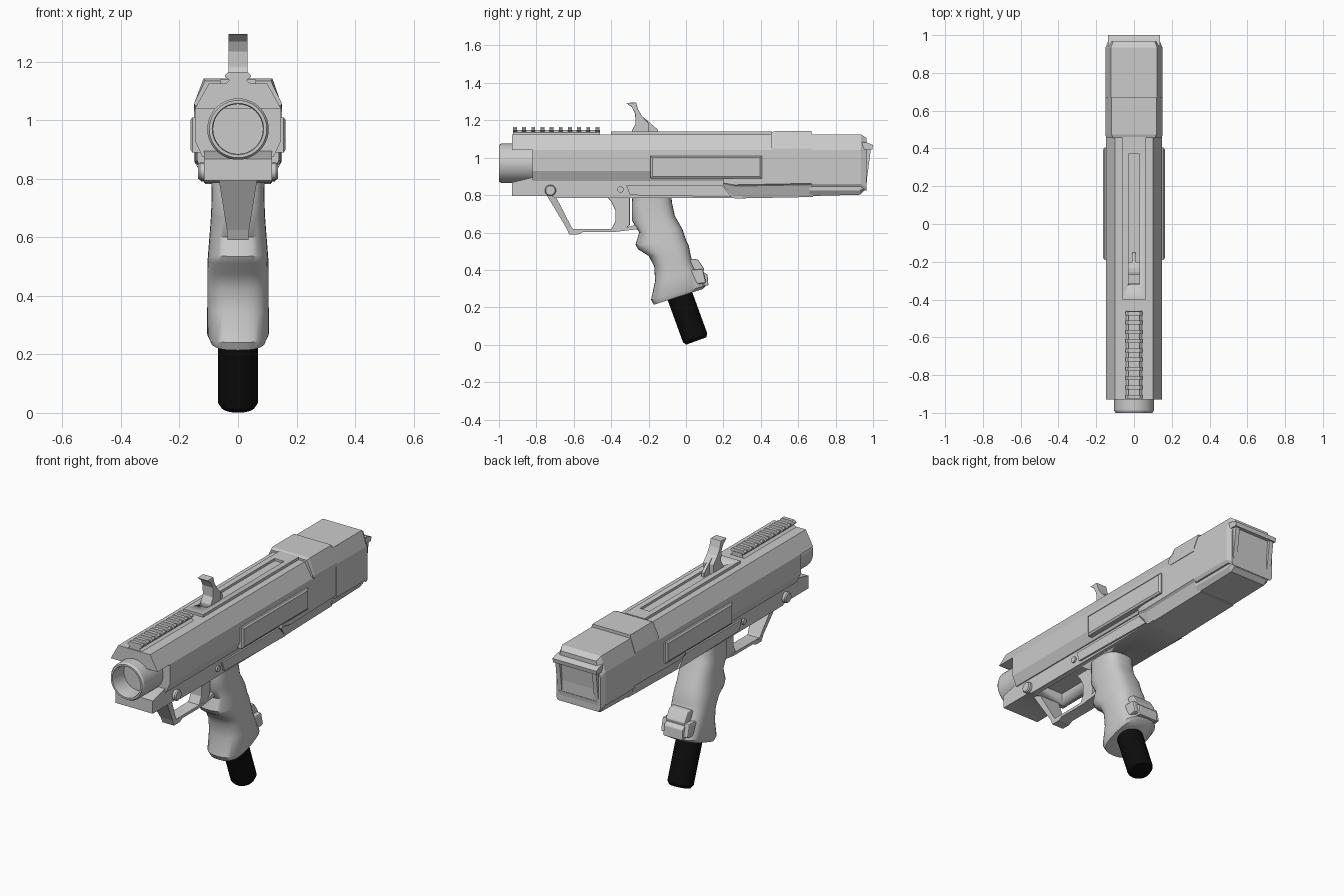
import bpy, bmesh
from math import cos, sin, pi, radians
from mathutils import Vector, Matrix


def finish(name, bm, bevel=0.0, smooth=30):
    bmesh.ops.recalc_face_normals(bm, faces=bm.faces)
    me = bpy.data.meshes.new(name)
    bm.to_mesh(me)
    bm.free()
    ob = bpy.data.objects.new(name, me)
    bpy.context.collection.objects.link(ob)
    if bevel:
        m = ob.modifiers.new("bevel", 'BEVEL')
        m.width, m.segments, m.limit_method = bevel, 2, 'ANGLE'
    elif smooth:
        bpy.ops.object.select_all(action='DESELECT')
        ob.select_set(True)
        bpy.context.view_layer.objects.active = ob
        bpy.ops.object.shade_smooth_by_angle(angle=radians(smooth))
    return ob


def loft(name, rings, bevel=0.0, smooth=30, closed=False):
    """Skin a list of equal-length rings of 3D points."""
    bm = bmesh.new()
    vs = [[bm.verts.new(p) for p in r] for r in rings]
    n = len(vs[0])
    pairs = list(zip(vs, vs[1:])) + ([(vs[-1], vs[0])] if closed else [])
    for a, b in pairs:
        for i in range(n):
            j = (i + 1) % n
            bm.faces.new((a[i], a[j], b[j], b[i]))
    if not closed:
        bm.faces.new(vs[0])
        bm.faces.new(vs[-1])
    return finish(name, bm, bevel, smooth)


def side(name, pts, half, bevel=0.0, x=0.0):
    """Extrude a (y, z) side profile across x."""
    return loft(name, [[(x + s * half, y, z) for y, z in pts] for s in (-1, 1)], bevel)


def box(name, x, y, z, bevel=0.0):
    return loft(name, [[(a, y[0], z[0]), (a, y[1], z[0]), (a, y[1], z[1]), (a, y[0], z[1])] for a in x], bevel)


def sym(half, y, dx=0.0, dz=0.0):
    """Mirror a half (x, z) section into a full ring at y."""
    pts = [(x - dx, z - dz) for x, z in half]
    return [(x, y, z) for x, z in pts] + [(-x, y, z) for x, z in reversed(pts)]


def turned(name, profile, base, axis, sides=32):
    """Revolve (radius, distance) pairs about an axis."""
    m = Vector((0, 0, 1)).rotation_difference(Vector(axis)).to_matrix()
    rings = [[m @ Vector((r * cos(2 * pi * i / sides), r * sin(2 * pi * i / sides), d)) + Vector(base)
              for i in range(sides)] for r, d in profile]
    return loft(name, rings)


def cut(ob, cutter):
    m = ob.modifiers.new("cut", 'BOOLEAN')
    m.operation, m.solver, m.object = 'DIFFERENCE', 'EXACT', cutter
    cutter.hide_render = True
    cutter.hide_set(True)


# Upper housing with the open notch at the muzzle
shell = [(0.10, 1.125), (0.147, 1.04), (0.147, 0.93), (0.122, 0.875)]
upper = loft("upper_housing", [sym(shell, -0.93), sym(shell, 0.68)], smooth=0)
cut(upper, box("muzzle_notch_cutter", (-0.3, 0.3), (-1.1, -0.82), (0.7, 1.04)))

# Muzzle tube with recessed bore
turned("barrel", [(0.105, 0.25), (0.105, 0.012), (0.098, 0), (0.088, 0), (0.085, 0.01), (0.085, 0.1)],
       (0, -1, 0.97), (0, 1, 0), 40)

# Lower receiver with a recess above the trigger
lower = side("lower_receiver", [(-0.93, 0.795), (-0.93, 0.868), (-0.82, 0.895), (0.3, 0.895),
                                (0.3, 0.785), (-0.70, 0.785), (-0.72, 0.795)], 0.116)
cut(lower, box("trigger_recess_cutter", (-0.085, 0.085), (-0.69, -0.32), (0.7, 0.85)))

# Rear lower fairing and its bottom plate
rear_low = [(0.147, 0.93), (0.147, 0.855), (0.135, 0.845), (0.112, 0.782)]
loft("rear_lower_fairing", [
    sym([(0.14, 0.93), (0.14, 0.865), (0.137, 0.857), (0.132, 0.85)], 0.20),
    sym(rear_low, 0.26), sym(rear_low, 0.68, 0, -0.008)], smooth=0)
loft("rear_bottom_plate", [sym([(0.13, 0.86), (0.13, 0.825), (0.112, 0.795)], 0.66),
                           sym([(0.13, 0.86), (0.13, 0.825), (0.112, 0.802)], 0.93),
                           sym([(0.125, 0.86), (0.125, 0.835), (0.11, 0.825)], 0.955)], smooth=0)

# Rear block, raised saddle and end cap
rear = [(0.122, 1.125), (0.15, 1.04), (0.15, 0.86), (0.14, 0.842)]
loft("rear_block", [sym(rear, 0.67), sym(rear, 0.935), sym(rear, 0.965, 0.012, 0.02)], smooth=0)
saddle = [(0.118, 1.142), (0.150, 1.05), (0.150, 1.03)]
loft("rear_saddle", [sym([(0.112, 1.135), (0.149, 1.06), (0.149, 1.05)], 0.455),
                     sym(saddle, 0.475), sym(saddle, 0.67)], smooth=0)
side("end_cap_panel", [(0.94, 1.06), (0.978, 1.06), (0.957, 0.87), (0.94, 0.87)], 0.10)
side("end_cap_top_lip", [(0.94, 1.085), (0.97, 1.08), (1.0, 1.068), (0.996, 1.045), (0.95, 1.045)], 0.137)
side("end_cap_bottom_lip", [(0.94, 0.88), (0.968, 0.88), (0.962, 0.835), (0.94, 0.83)], 0.125)
for s in (-1, 1):
    side("end_cap_post", [(0.94, 1.06), (0.99, 1.06), (0.964, 0.86), (0.94, 0.86)], 0.013, x=s * 0.115)

# Side panels, pins and trim rails
for s in (-1, 1):
    loft("side_panel", [
        [(s * x, y, z) for y, z in [(-0.19 + d, 0.89 + d), (0.405 - d, 0.89 + d),
                                    (0.405 - d, 1.01 - d), (-0.19 + d, 1.01 - d)]]
        for x, d in ((0.12, 0), (0.156, 0), (0.163, 0.01))])
    turned("front_pin", [(0.03, 0), (0.03, 0.03), (0.025, 0.036)], (s * 0.10, -0.725, 0.825), (s, 0, 0), 20)
    turned("trigger_pin", [(0.017, 0), (0.017, 0.025)], (s * 0.10, -0.35, 0.83), (s, 0, 0), 16)
    side("lower_trim", [(-0.32, 0.855), (0.19, 0.855), (0.245, 0.79), (-0.30, 0.80)], 0.008, x=s * 0.118)

# Slotted top cover
cover = box("top_cover", (-0.062, 0.062), (-0.40, 0.46), (1.11, 1.14))
cut(cover, box("cover_slot_cutter", (-0.03, 0.03), (-0.32, 0.37), (1.127, 1.2)))

# Cocking handle
side("cocking_handle", [(-0.32, 1.293), (-0.267, 1.295), (-0.255, 1.255), (-0.235, 1.222), (-0.20, 1.185),
                        (-0.20, 1.12), (-0.29, 1.12), (-0.29, 1.145), (-0.27, 1.18), (-0.272, 1.235),
                        (-0.29, 1.27)], 0.033, 0.003)
side("handle_rib", [(-0.23, 1.218), (-0.15, 1.15), (-0.15, 1.12), (-0.23, 1.12)], 0.008)

# Accessory rail with cross teeth
loft("rail_base", [sym([(0.03, 1.148), (0.03, 1.135), (0.05, 1.12)], y) for y in (-0.925, -0.46)], smooth=0)
for i in range(10):
    y = -0.925 + i * 0.049
    loft("rail_tooth", [sym([(0.033, 1.165), (0.044, 1.155), (0.044, 1.148), (0.03, 1.138)], a)
                        for a in (y, y + 0.021)], smooth=0)

# Trigger guard and trigger
loft("guard_front_strut", [
    [(w * s, y, z) for s, y in ((-1, y0), (1, y0), (1, y1), (-1, y1))]
    for w, z, y0, y1 in ((0.066, 0.80, -0.745, -0.70), (0.038, 0.625, -0.64, -0.61),
                         (0.036, 0.59, -0.625, -0.575))], smooth=0)
side("guard_bar", [(-0.61, 0.592), (-0.57, 0.592), (-0.55, 0.603), (-0.38, 0.603), (-0.24, 0.62), (-0.24, 0.65),
                   (-0.34, 0.62), (-0.61, 0.618)], 0.036)
side("trigger", [(-0.43, 0.80), (-0.30, 0.80), (-0.30, 0.64), (-0.33, 0.615), (-0.40, 0.615), (-0.378, 0.66),
                 (-0.378, 0.72), (-0.40, 0.765)], 0.035, 0.004)

# Moulded pistol grip: front y, z, back y, z, half width
sections = [(-0.285, .82, -0.08, .82, .092), (-0.29, .74, -0.075, .76, .09), (-0.29, .665, -0.06, .69, .092),
            (-0.25, .60, -0.02, .62, .097), (-0.27, .535, 0.0, .56, .102), (-0.255, .51, 0.015, .53, .104),
            (-0.20, .475, 0.025, .48, .105), (-0.17, .42, 0.035, .44, .105), (-0.165, .34, 0.06, .395, .105),
            (-0.187, .24, 0.105, .315, .106), (-0.172, .214, 0.09, .298, .095)]
rings = []
for fy, fz, by, bz, w in sections:
    ring = []
    for i in range(32):
        a = 2 * pi * i / 32
        c, s = cos(a), sin(a)
        u = (1 + (abs(c) ** 0.7) * (1 if c > 0 else -1)) / 2
        x = w * (abs(s) ** 0.7) * (1 if s > 0 else -1)
        ring.append((x, fy + (by - fy) * u, fz + (bz - fz) * u))
    rings.append(ring)
loft("grip", rings, smooth=40)

# Latch on the heel of the grip
side("grip_latch", [(0.0, 0.44), (0.035, 0.46), (0.065, 0.455), (0.098, 0.405), (0.092, 0.39), (0.115, 0.375),
                    (0.12, 0.315), (0.04, 0.32)], 0.06, 0.006)
side("grip_heel_band", [(0.01, 0.40), (0.09, 0.405), (0.108, 0.33), (0.03, 0.32)], 0.085, 0.008)

# Black magazine tube under the grip
black = bpy.data.materials.new("black")
black.diffuse_color = (0.004, 0.004, 0.004, 1)
tilt = radians(20)
axis = Vector((0, -sin(tilt), cos(tilt)))
foot = Vector((0, 0.055, 0.02))
mag = turned("magazine", [(0.057, 0), (0.069, 0.018), (0.069, 0.36)], foot, axis, 20)
mag.data.materials.append(black)
